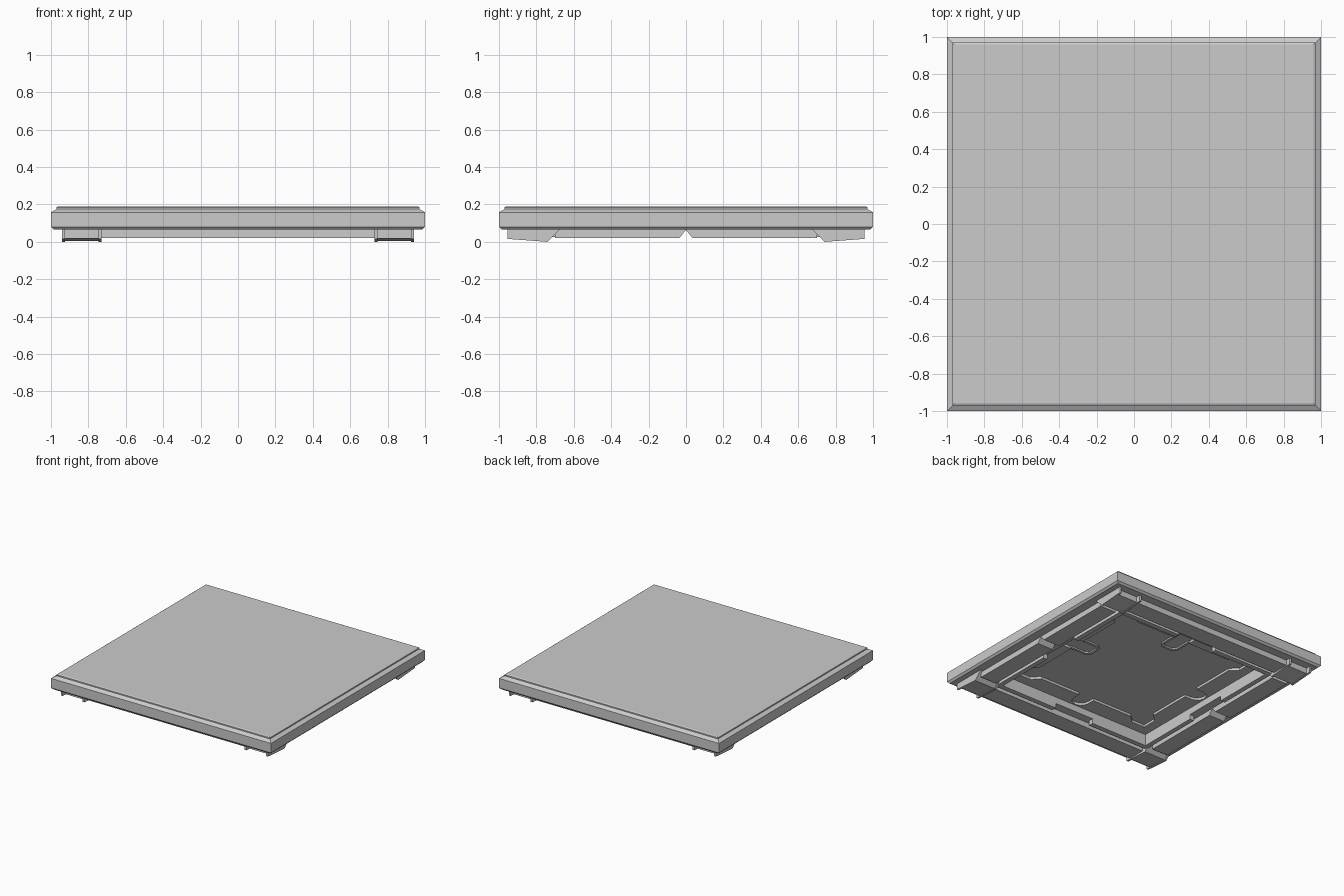
import bpy, bmesh, math
from mathutils import Matrix, Vector

if "Cube" in bpy.data.objects:
    bpy.data.objects.remove(bpy.data.objects["Cube"])


def finish(bm, name):
    bmesh.ops.recalc_face_normals(bm, faces=bm.faces)
    mesh = bpy.data.meshes.new(name)
    bm.to_mesh(mesh)
    bm.free()
    obj = bpy.data.objects.new(name, mesh)
    bpy.context.collection.objects.link(obj)
    return obj


def prism(name, pts, lo, hi, axis="z", turn=0, flip=(1, 1)):
    """Extrude a profile along z (pts = x,y) or along x (pts = y,z)."""
    bm = bmesh.new()
    place = (lambda p, t: (p[0], p[1], t)) if axis == "z" else (lambda p, t: (t, p[0], p[1]))
    a = [bm.verts.new(place(p, lo)) for p in pts]
    b = [bm.verts.new(place(p, hi)) for p in pts]
    bm.faces.new(a)
    bm.faces.new(b)
    n = len(pts)
    for i in range(n):
        j = (i + 1) % n
        bm.faces.new((a[i], a[j], b[j], b[i]))
    rot = Matrix.Rotation(math.radians(turn), 4, "Z")
    for v in bm.verts:
        v.co = rot @ Vector((v.co.x * flip[0], v.co.y * flip[1], v.co.z))
    return finish(bm, name)


def rect(x0, x1, y0, y1):
    return [(x0, y0), (x1, y0), (x1, y1), (x0, y1)]


# Slab: square rings from the top face round the rim into the underside cavity
profile = [(0.96, 0.19), (0.97, 0.185), (0.97, 0.175), (1.0, 0.158), (1.0, 0.08),
           (0.985, 0.065), (0.70, 0.065), (0.70, 0.14)]
bm = bmesh.new()
rings = [[bm.verts.new((r * sx, r * sy, z)) for sx, sy in ((-1, -1), (1, -1), (1, 1), (-1, 1))]
         for r, z in profile]
bm.faces.new(rings[0])
bm.faces.new(rings[-1])
for a, b in zip(rings, rings[1:]):
    for i in range(4):
        j = (i + 1) % 4
        bm.faces.new((a[i], a[j], b[j], b[i]))
finish(bm, "slab")

# Side beams with a V notch in the middle
for sx, side in ((1, "right"), (-1, "left")):
    prism(f"{side}_beam", [(-0.70, 0.066), (-0.70, 0.02), (-0.035, 0.02), (0, 0.064),
                           (0.035, 0.02), (0.70, 0.02), (0.70, 0.066)],
          0.77, 0.915, "x", flip=(sx, 1))

# Front and back beams
for sy, side in ((-1, "front"), (1, "back")):
    prism(f"{side}_beam", rect(-0.73, 0.73, 0.77, 0.915), 0.02, 0.066, flip=(1, sy))

# Inner rim around the cavity, open in the middle of each side
for turn in (0, 90, 180, 270):
    for sx in (1, -1):
        prism("inner_rim", [(0.18, 0.70), (0.70, 0.70), (0.74, 0.74), (0.18, 0.74)],
              0.025, 0.066, turn=turn, flip=(sx, 1))

# Wedge feet at the corners: a sloped sole between two side ribs
for sx in (1, -1):
    for sy in (1, -1):
        for x0, x1 in ((0.73, 0.745), (0.925, 0.94)):
            prism("foot_rib", [(0.675, 0.066), (0.74, 0.0), (0.955, 0.016), (0.955, 0.066)],
                  x0, x1, "x", flip=(sx, sy))
        prism("foot", [(0.685, 0.066), (0.745, 0.004), (0.92, 0.018), (0.92, 0.066)],
              0.745, 0.925, "x", flip=(sx, sy))

# Stepped ledges around the recessed ceiling, with a rounded slot in each
arc = [(0.07 * math.cos(math.radians(t)), 0.62 + 0.07 * math.sin(math.radians(t)))
       for t in range(0, 181, 30)]
ledge = [(-0.70, 0.70), (-0.62, 0.62), (-0.50, 0.62), (-0.44, 0.56), (-0.07, 0.56)] + arc[::-1] + \
        [(0.07, 0.56), (0.44, 0.56), (0.50, 0.62), (0.62, 0.62), (0.70, 0.70)]
for turn in (0, 90, 180, 270):
    prism("ceiling_ledge", ledge, 0.12, 0.141, turn=turn)

# Raised slot rims on the ceiling
for turn in (0, -90):
    slot = [(-0.08, 0.57), (-0.08, 0.42), (-0.05, 0.38), (0.05, 0.38), (0.08, 0.42), (0.08, 0.57),
            (0.06, 0.57), (0.06, 0.43), (0.04, 0.40), (-0.04, 0.40), (-0.06, 0.43), (-0.06, 0.57)]
    prism("slot_rim", slot, 0.128, 0.141, turn=turn)
